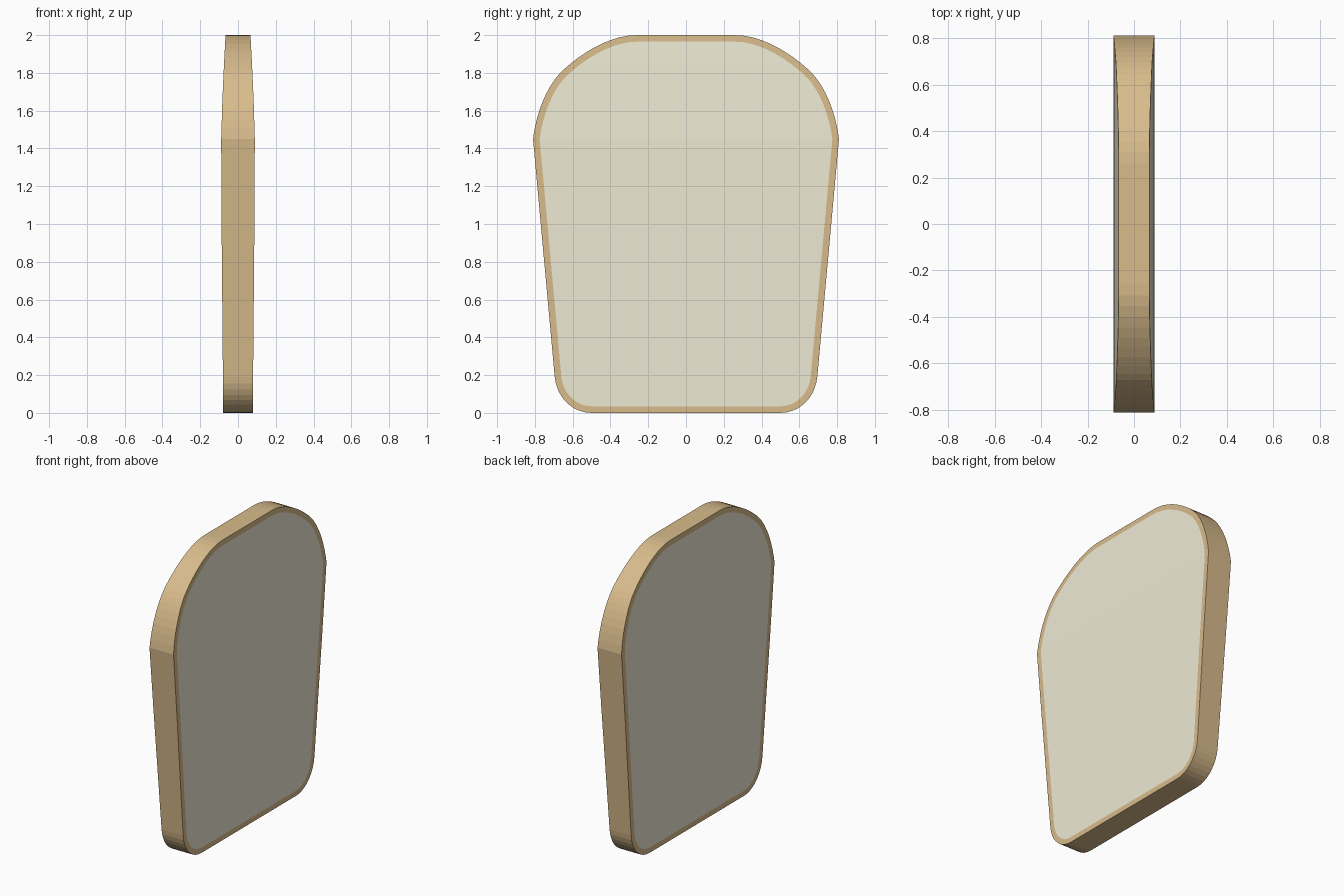
import bpy, bmesh, math
from mathutils import Vector
from mathutils.geometry import interpolate_bezier

if "Cube" in bpy.data.objects:
    bpy.data.objects.remove(bpy.data.objects["Cube"])


def material(name, color):
    m = bpy.data.materials.new(name)
    m.diffuse_color = (*color, 1)
    m.use_nodes = True
    m.node_tree.nodes["Principled BSDF"].inputs["Base Color"].default_value = m.diffuse_color
    return m


def curve(pts, n):
    return [Vector(p) for p in interpolate_bezier(*[Vector((*p, 0)) for p in pts], n)]


# Half outline of the slice as (y, z), bottom centre to top centre
half = [Vector((0, 0, 0))]
half += curve([(.5, 0), (.605, 0), (.685, .085), (.695, .19)], 10)
half += [Vector((.695 + .115 * i / 8, .19 + 1.26 * i / 8, 0)) for i in range(1, 8)]
half += curve([(.81, 1.45), (.79, 1.61), (.725, 1.75), (.645, 1.82)], 10)
half += curve([(.645, 1.82), (.545, 1.91), (.4, 2), (.26, 2)], 10)[1:]
half += [Vector((0, 2, 0))]

# Crumb outline: the same profile moved inward by the crust width
inner = []
for i, p in enumerate(half):
    a, b = half[max(i - 1, 0)], half[min(i + 1, len(half) - 1)]
    d1, d2 = (p - a).normalized(), (b - p).normalized()
    d = (d1 + d2).normalized()
    q = p + Vector((-d.y, d.x, 0)) * .035
    if p.x == 0:
        q.x = 0
    inner.append(q)

# Half thickness by height: thinnest at the top, widest at the shoulders
KEYS = [(0, .079), (.2, .08), (1, .087), (1.45, .089), (1.65, .083), (1.85, .074), (2, .066)]


def thick(z):
    for (z0, t0), (z1, t1) in zip(KEYS, KEYS[1:]):
        if z <= z1:
            return t0 + (t1 - t0) * (z - z0) / (z1 - z0)
    return KEYS[-1][1]


def build(name, mat, quads):
    bm = bmesh.new()
    for q in quads:
        bm.faces.new([bm.verts.new(v) for v in q])
    bmesh.ops.remove_doubles(bm, verts=bm.verts, dist=1e-5)
    bmesh.ops.recalc_face_normals(bm, faces=bm.faces)
    me = bpy.data.meshes.new(name)
    bm.to_mesh(me)
    bm.free()
    me.materials.append(mat)
    ob = bpy.data.objects.new(name, me)
    bpy.context.collection.objects.link(ob)


def pt(p, side, sx):
    return (sx * thick(p.y), side * p.x, p.y)


crust, crumb = [], []
for i in range(len(half) - 1):
    a, b, c, d = half[i], half[i + 1], inner[i + 1], inner[i]
    for s in (1, -1):
        crust.append([pt(a, s, 1), pt(b, s, 1), pt(b, s, -1), pt(a, s, -1)])
        crust.append([pt(d, s, 1), pt(c, s, 1), pt(c, s, -1), pt(d, s, -1)])
        for sx in (1, -1):
            crust.append([pt(a, s, sx), pt(b, s, sx), pt(c, s, sx), pt(d, s, sx)])
    # Crumb strips run across the slice on both cut faces
    if abs(c.y - d.y) > 1e-4:
        for sx in (1, -1):
            row = [pt(d, 1, sx), pt(c, 1, sx), pt(c, -1, sx), pt(d, -1, sx)]
            crumb.append([v for k, v in enumerate(row) if v not in row[:k]])
    crumb_edge = [pt(d, 1, 1), pt(c, 1, 1), pt(c, 1, -1), pt(d, 1, -1)]
    crumb += [crumb_edge, [(x, -y, z) for x, y, z in crumb_edge]]

build("crust", material("crust_brown", (.69, .50, .26)), crust)
build("crumb", material("crumb_cream", (.86, .82, .66)), crumb)
